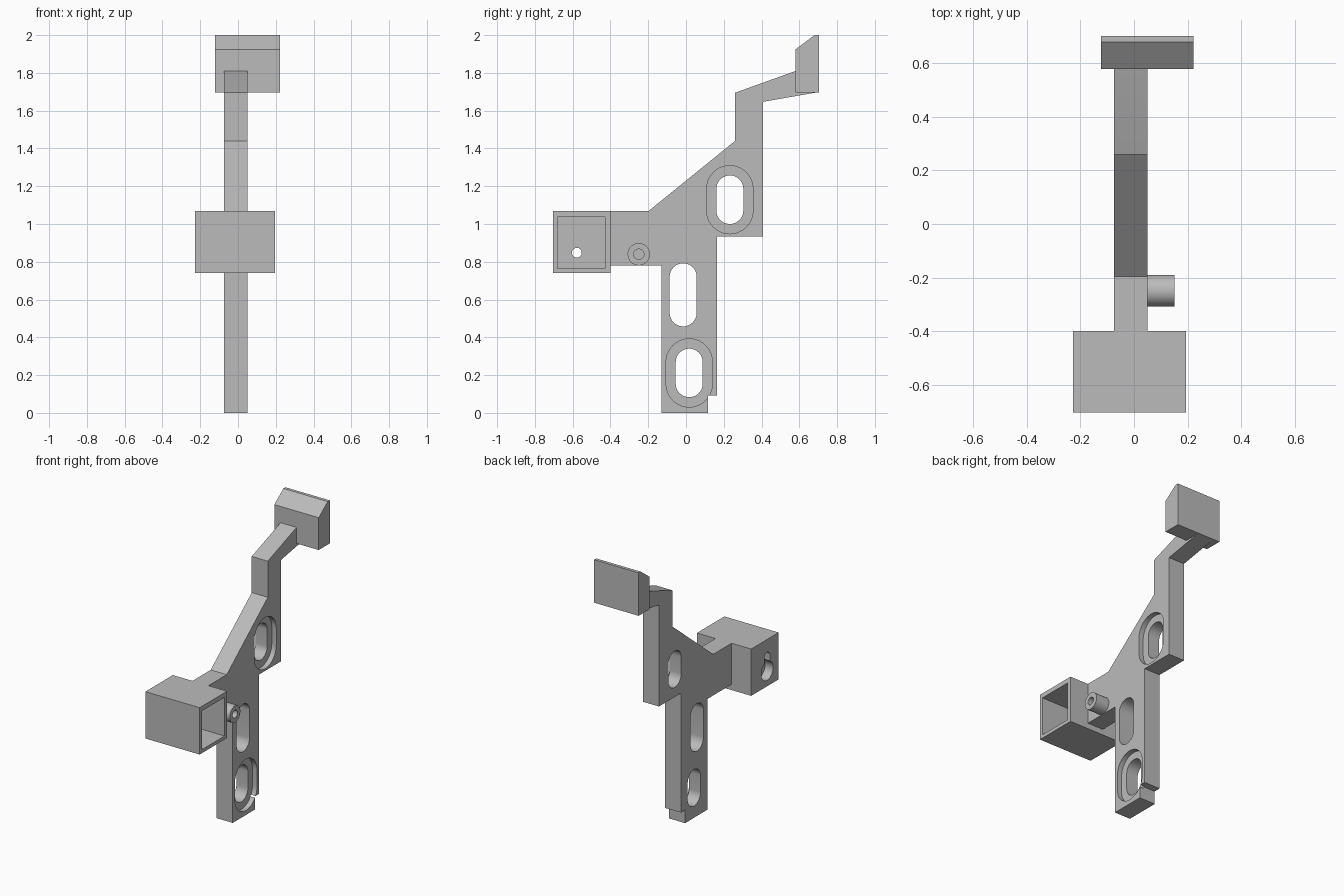
import bpy, bmesh, math

cube = bpy.data.objects.get("Cube")
if cube:
    bpy.data.objects.remove(cube, do_unlink=True)

grey = bpy.data.materials.new("plain grey")
grey.use_nodes = True
grey.diffuse_color = (0.5, 0.5, 0.5, 1)
grey.node_tree.nodes["Principled BSDF"].inputs["Base Color"].default_value = (0.5, 0.5, 0.5, 1)


def prism(name, outline, x0, x1):
    """Extrude a (y, z) outline along x."""
    bm = bmesh.new()
    face = bm.faces.new([bm.verts.new((x0, y, z)) for y, z in outline])
    ext = bmesh.ops.extrude_face_region(bm, geom=[face])
    moved = [v for v in ext["geom"] if isinstance(v, bmesh.types.BMVert)]
    bmesh.ops.translate(bm, verts=moved, vec=(x1 - x0, 0, 0))
    bmesh.ops.recalc_face_normals(bm, faces=bm.faces)
    mesh = bpy.data.meshes.new(name)
    bm.to_mesh(mesh)
    bm.free()
    mesh.materials.append(grey)
    obj = bpy.data.objects.new(name, mesh)
    bpy.context.collection.objects.link(obj)
    return obj


def rect(y0, y1, z0, z1):
    return [(y0, z0), (y1, z0), (y1, z1), (y0, z1)]


def slot(y, z0, z1, r, n=20):
    """Upright outline with round ends; a circle when z1 - z0 == 2r."""
    pts = []
    for zc, start in ((z1 - r, 0), (z0 + r, math.pi)):
        for i in range(n + 1):
            a = start + math.pi * i / n
            pts.append((y + r * math.cos(a), zc + r * math.sin(a)))
    return pts


def circle(y, z, r, n=40):
    return [(y + r * math.cos(math.tau * i / n), z + r * math.sin(math.tau * i / n))
            for i in range(n)]


def cut(obj, outline, x0, x1):
    """Remove a prism from the part and bake the result."""
    cutter = prism("cutter", outline, x0, x1)
    mod = obj.modifiers.new("cut", 'BOOLEAN')
    mod.operation, mod.solver, mod.object = 'DIFFERENCE', 'EXACT', cutter
    bpy.context.view_layer.update()
    deps = bpy.context.evaluated_depsgraph_get()
    mesh = bpy.data.meshes.new_from_object(obj.evaluated_get(deps))
    obj.modifiers.clear()
    obj.data = mesh
    bpy.data.objects.remove(cutter, do_unlink=True)


# Flat bracket plate with stepped arm
LEFT, RIGHT = -0.075, 0.05
plate = prism("bracket_plate", [
    (-0.40, 0.78), (-0.13, 0.78), (-0.13, 0), (0.117, 0), (0.117, 0.093),
    (0.165, 0.093), (0.165, 0.933), (0.408, 0.933), (0.408, 1.647),
    (0.695, 1.697), (0.695, 1.84), (0.58, 1.81), (0.26, 1.695),
    (0.26, 1.44), (-0.197, 1.07), (-0.40, 1.07)], LEFT, RIGHT)

# Adjustment slots, two of them with a recessed rim
for y, z0, z1 in ((0.232, 1.0, 1.257), (-0.015, 0.458, 0.792), (0.017, 0.083, 0.34)):
    cut(plate, slot(y, z0, z1, 0.0715), LEFT - 0.1, RIGHT + 0.1)
for y, z0, z1 in ((0.232, 0.948, 1.309), (0.017, 0.031, 0.392)):
    cut(plate, slot(y, z0, z1, 0.1225), RIGHT - 0.035, RIGHT + 0.1)

# Hollow box, open on one side, with a keyhole in the closed wall
box = prism("hollow_box", rect(-0.705, -0.40, 0.74, 1.07), -0.228, 0.195)
cut(box, rect(-0.68, -0.428, 0.765, 1.037), -0.12, 0.3)
cut(box, circle(-0.578, 0.848, 0.066), -0.3, -0.165)
cut(box, slot(-0.578, 0.83, 0.98, 0.03), -0.3, -0.165)
cut(box, circle(-0.578, 0.848, 0.026), -0.3, 0)

# Small side peg with a blind bore
peg = prism("side_peg", circle(-0.25, 0.84, 0.059), RIGHT, 0.152)
cut(peg, circle(-0.25, 0.84, 0.027), RIGHT + 0.01, 0.3)

# Sloped block at the top of the arm
head = prism("top_block", [(0.58, 1.697), (0.703, 1.697), (0.703, 2.0),
                           (0.68, 2.0), (0.58, 1.925)], -0.123, 0.223)

# Smooth curved walls, keep corners sharp
bpy.ops.object.select_all(action='DESELECT')
for part in (plate, box, peg, head):
    part.select_set(True)
bpy.context.view_layer.objects.active = plate
bpy.ops.object.shade_smooth_by_angle(angle=math.radians(30))
